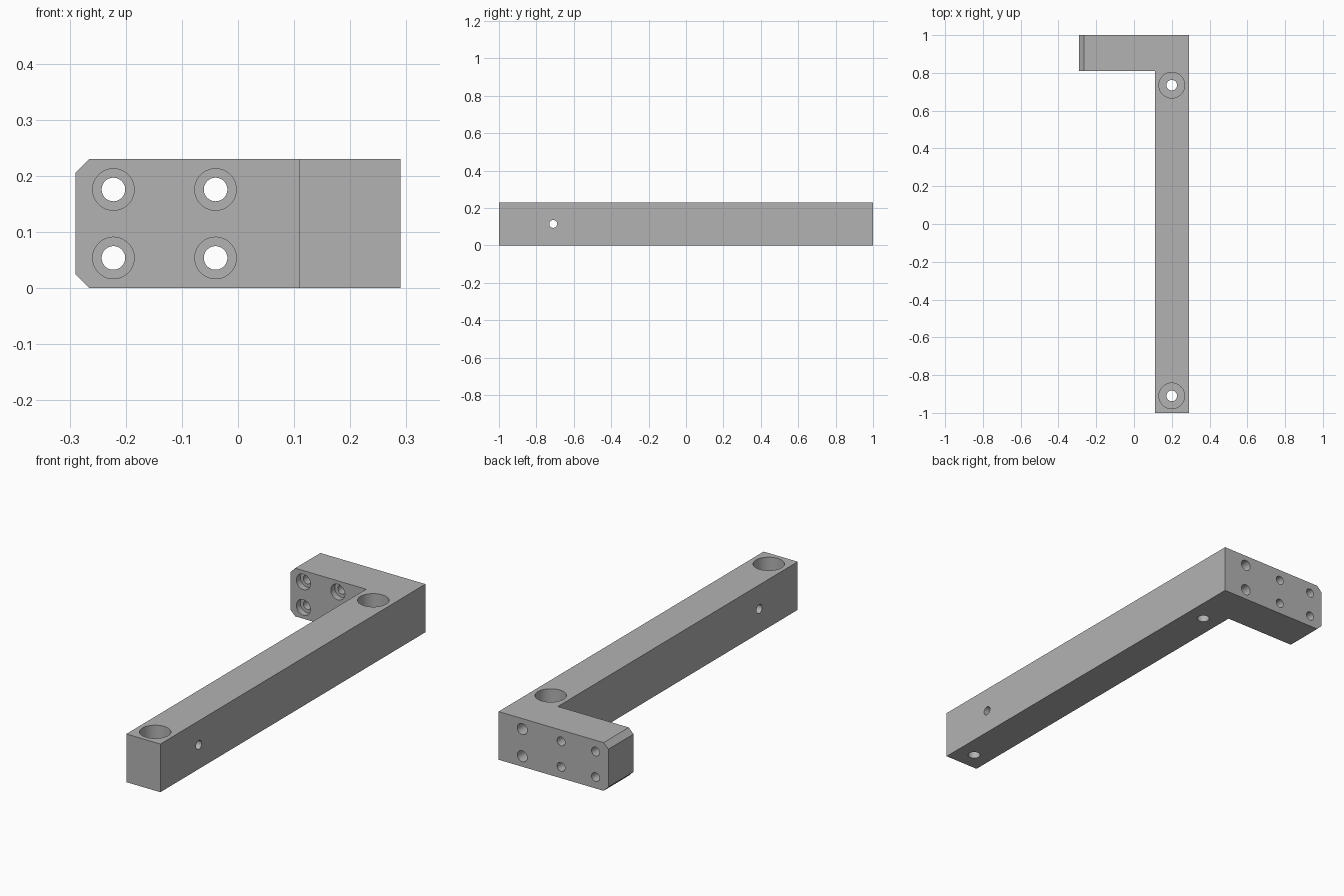
import bpy, bmesh, math
from mathutils import Vector

default = bpy.data.objects.get("Cube")
if default:
    bpy.data.objects.remove(default, do_unlink=True)

HEIGHT = 0.23
MID = HEIGHT / 2
BACK, INNER = 1.0, 0.81          # rear and front planes of the short arm
LEFT, RIGHT, BAR = -0.29, 0.29, 0.11

# Material
steel = bpy.data.materials.new("plain grey")
steel.use_nodes = True
grey = (0.45, 0.45, 0.45, 1)
steel.diffuse_color = grey
steel.node_tree.nodes["Principled BSDF"].inputs["Base Color"].default_value = grey

# L-shaped body: outline extruded upwards
outline = [(BAR, -1), (RIGHT, -1), (RIGHT, BACK), (LEFT, BACK), (LEFT, INNER), (BAR, INNER)]
bm = bmesh.new()
base = bm.faces.new([bm.verts.new((x, y, 0)) for x, y in outline])
top = bmesh.ops.extrude_face_region(bm, geom=[base])["geom"]
bmesh.ops.translate(bm, vec=(0, 0, HEIGHT), verts=[v for v in top if isinstance(v, bmesh.types.BMVert)])

# Chamfered upper and lower edges at the free end of the arm
end_edges = [e for e in bm.edges
             if all(abs(v.co.x - LEFT) < 1e-4 for v in e.verts)
             and abs(e.verts[0].co.y - e.verts[1].co.y) > 0.1]
bmesh.ops.bevel(bm, geom=end_edges, offset=0.025, segments=1, affect='EDGES')
bmesh.ops.recalc_face_normals(bm, faces=bm.faces)
mesh = bpy.data.meshes.new("bracket_body")
bm.to_mesh(mesh)
bm.free()
mesh.materials.append(steel)
body = bpy.data.objects.new("bracket_body", mesh)
bpy.context.collection.objects.link(body)


def drill(start, end, radius):
    """Cut a round hole into the body between two points."""
    a, b = Vector(start), Vector(end)
    bpy.ops.mesh.primitive_cylinder_add(vertices=64, radius=radius, depth=(b - a).length,
                                        location=(a + b) / 2)
    cutter = bpy.context.object
    cutter.rotation_euler = (b - a).to_track_quat('Z', 'Y').to_euler()
    cutter.data.materials.append(steel)
    cutter.hide_render = True
    bpy.context.view_layer.update()
    mod = body.modifiers.new("hole", 'BOOLEAN')
    mod.operation, mod.solver, mod.object = 'DIFFERENCE', 'EXACT', cutter
    bpy.context.view_layer.objects.active = body
    bpy.ops.object.modifier_apply(modifier=mod.name)
    bpy.data.objects.remove(cutter, do_unlink=True)


# Counterbored vertical holes at both ends of the bar
for y in (-0.91, 0.735):
    drill((0.2, y, 0.11), (0.2, y, 0.3), 0.068)
    drill((0.2, y, -0.1), (0.2, y, 0.3), 0.028)

# Counterbored holes through the arm
for x in (-0.222, -0.04):
    for z in (MID - 0.061, MID + 0.061):
        drill((x, 0.7, z), (x, INNER + 0.03, z), 0.037)
        drill((x, 0.7, z), (x, 1.1, z), 0.021)

# Blind holes in the rear face
for z in (MID - 0.065, MID + 0.065):
    drill((0.165, 0.85, z), (0.165, 1.1, z), 0.026)

# Cross hole near the front of the bar
drill((0, -0.71, MID), (0.4, -0.71, MID), 0.021)

# Smooth hole walls, sharp edges
bpy.ops.object.select_all(action='DESELECT')
body.select_set(True)
bpy.context.view_layer.objects.active = body
bpy.ops.object.shade_smooth_by_angle(angle=math.radians(30))
